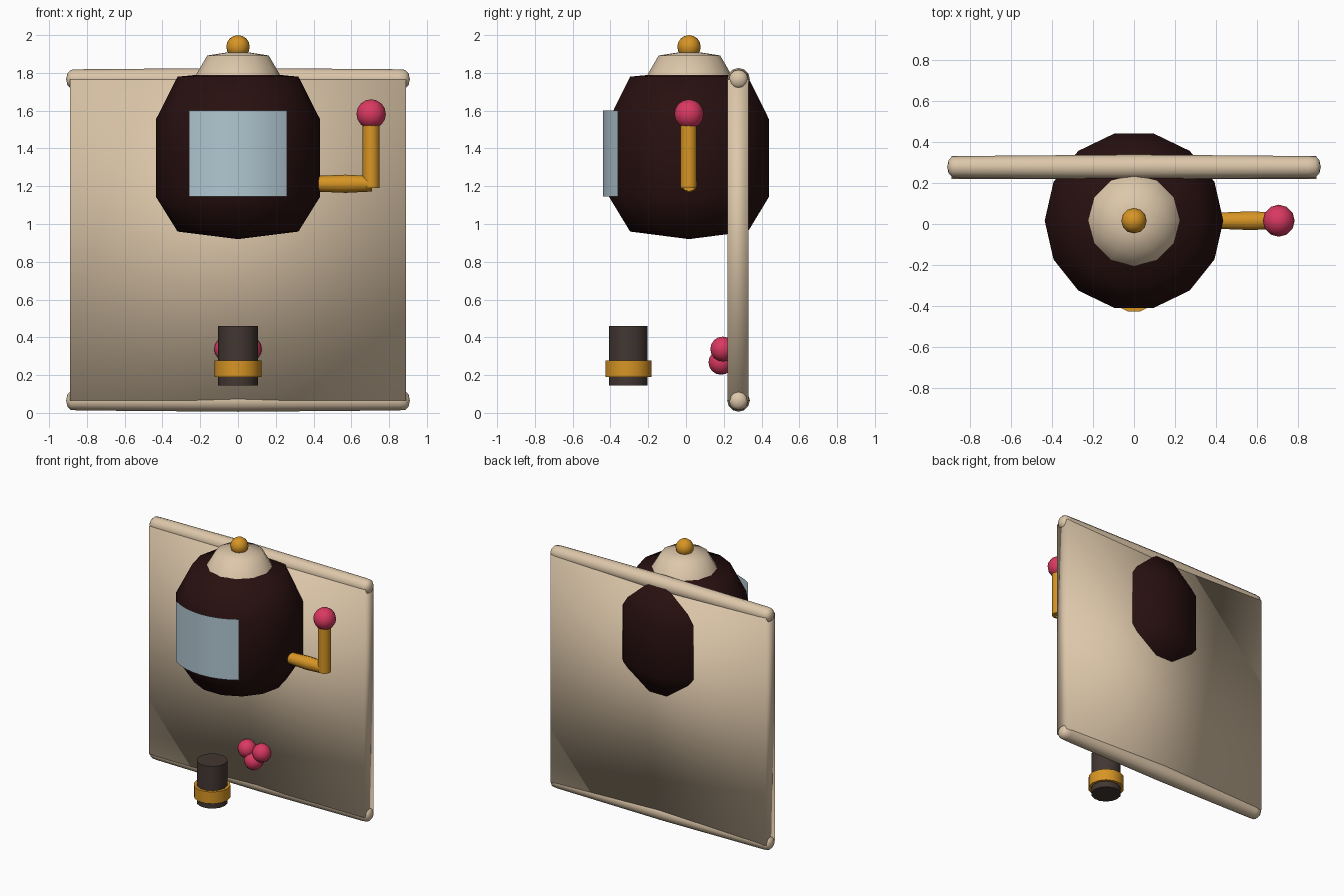
import bpy, bmesh, math
from mathutils import Matrix, Vector

if "Cube" in bpy.data.objects:
    bpy.data.objects.remove(bpy.data.objects["Cube"])

def material(name, r, g, b):
    m = bpy.data.materials.new(name)
    m.diffuse_color = (r, g, b, 1)
    m.use_nodes = True
    m.node_tree.nodes["Principled BSDF"].inputs["Base Color"].default_value = m.diffuse_color
    return m

CREAM = material("cream", 0.72, 0.57, 0.40)
DARK = material("dark maroon", 0.021, 0.005, 0.005)
AMBER = material("amber", 0.68, 0.30, 0.018)
RED = material("crimson", 0.70, 0.04, 0.12)
BLUE = material("pale blue", 0.44, 0.57, 0.64)
GREY = material("brown grey", 0.055, 0.038, 0.032)

def finish(bm, name, mat, angle=None):
    """Turn a bmesh into a smooth shaded object."""
    bmesh.ops.remove_doubles(bm, verts=bm.verts, dist=1e-5)
    bmesh.ops.recalc_face_normals(bm, faces=bm.faces)
    me = bpy.data.meshes.new(name)
    bm.to_mesh(me)
    bm.free()
    me.materials.append(mat)
    me.polygons.foreach_set("use_smooth", [True] * len(me.polygons))
    ob = bpy.data.objects.new(name, me)
    bpy.context.collection.objects.link(ob)
    if angle:
        bpy.ops.object.select_all(action='DESELECT')
        ob.select_set(True)
        bpy.context.view_layer.objects.active = ob
        bpy.ops.object.shade_smooth_by_angle(angle=math.radians(angle))
    return ob

def lathe(name, mat, profile, sides, loc, axis='Z', angle=None):
    """Spin (radius, height) points about an axis through loc."""
    bm = bmesh.new()
    rings = []
    for r, h in profile:
        rings.append([bm.verts.new((r * math.cos(2 * math.pi * i / sides),
                                    r * math.sin(2 * math.pi * i / sides), h))
                      for i in range(sides)])
    for a, b in zip(rings, rings[1:]):
        for i in range(sides):
            j = (i + 1) % sides
            bm.faces.new((a[i], a[j], b[j], b[i]))
    rot = Matrix.Rotation(math.pi / 2, 4, 'Y') if axis == 'X' else Matrix()
    bmesh.ops.transform(bm, matrix=Matrix.Translation(loc) @ rot, verts=bm.verts)
    return finish(bm, name, mat, angle)

def ball(name, mat, r, loc):
    bm = bmesh.new()
    bmesh.ops.create_uvsphere(bm, u_segments=12, v_segments=8, radius=r,
                              matrix=Matrix.Translation(loc))
    return finish(bm, name, mat)

# Back panel
bm = bmesh.new()
bmesh.ops.create_cube(bm, size=1, matrix=Matrix.Translation((0, 0.275, 0.915))
                      @ Matrix.Diagonal((1.78, 0.11, 1.70, 1)))
finish(bm, "back_panel", CREAM)

# Rounded rods along the top and bottom of the panel
half = [(0, 0.91), (0.032, 0.903), (0.05, 0.885), (0.053, 0.85)]
rod = [(r, -h) for r, h in half] + [(0.06, 0)] + half[::-1]
for name, z in (("top_rod", 1.766), ("bottom_rod", 0.066)):
    lathe(name, CREAM, rod, 12, (0, 0.278, z), 'X')

# Round body
lathe("body", DARK, [(0, 0.92), (0.32, 0.96), (0.435, 1.145), (0.435, 1.553),
                     (0.32, 1.78), (0, 1.81)], 14, (0, 0.016, 0))

# Cap and knob
lathe("cap", CREAM, [(0.225, 1.785), (0.163, 1.892), (0.06, 1.908), (0, 1.912)],
      12, (0, 0.018, 0))
ball("cap_knob", AMBER, 0.062, (0, 0.016, 1.938))

# Curved window sheet in front of the body
bm = bmesh.new()
prev = None
for i in range(9):
    a = math.radians(-34.4 + 68.8 * i / 8)
    x, y = 0.46 * math.sin(a), 0.02 - 0.46 * math.cos(a)
    cur = [bm.verts.new((x, y, z)) for z in (1.145, 1.60)]
    if prev:
        bm.faces.new((prev[0], cur[0], cur[1], prev[1]))
    prev = cur
win = finish(bm, "window", BLUE)
if win.data.polygons[4].normal.y > 0:
    win.data.flip_normals()

# Crank handle
lathe("handle_arm", AMBER, [(0, -0.17), (0.041, -0.17), (0.048, 0), (0.041, 0.14), (0, 0.14)],
      10, (0.57, 0.016, 1.213), 'X', 40)
lathe("handle_lever", AMBER, [(0, 1.19), (0.045, 1.19), (0.045, 1.54), (0, 1.54)],
      10, (0.705, 0.014, 0), 'Z', 40)
ball("handle_ball", RED, 0.078, (0.705, 0.016, 1.582))

# Cluster of berries on the panel
for i, (x, y, z) in enumerate(((-0.06, 0.195, 0.338), (0.06, 0.195, 0.338), (0, 0.185, 0.268))):
    ball("berry_%d" % (i + 1), RED, 0.066, (x, y, z))

# Small tube with a band
lathe("tube", GREY, [(0, 0.145), (0.105, 0.145), (0.105, 0.46), (0, 0.46)],
      14, (0, -0.305, 0), 'Z', 40)
lathe("tube_band", AMBER, [(0.1, 0.19), (0.125, 0.19), (0.125, 0.278), (0.1, 0.278)],
      14, (0, -0.305, 0), 'Z', 40)
